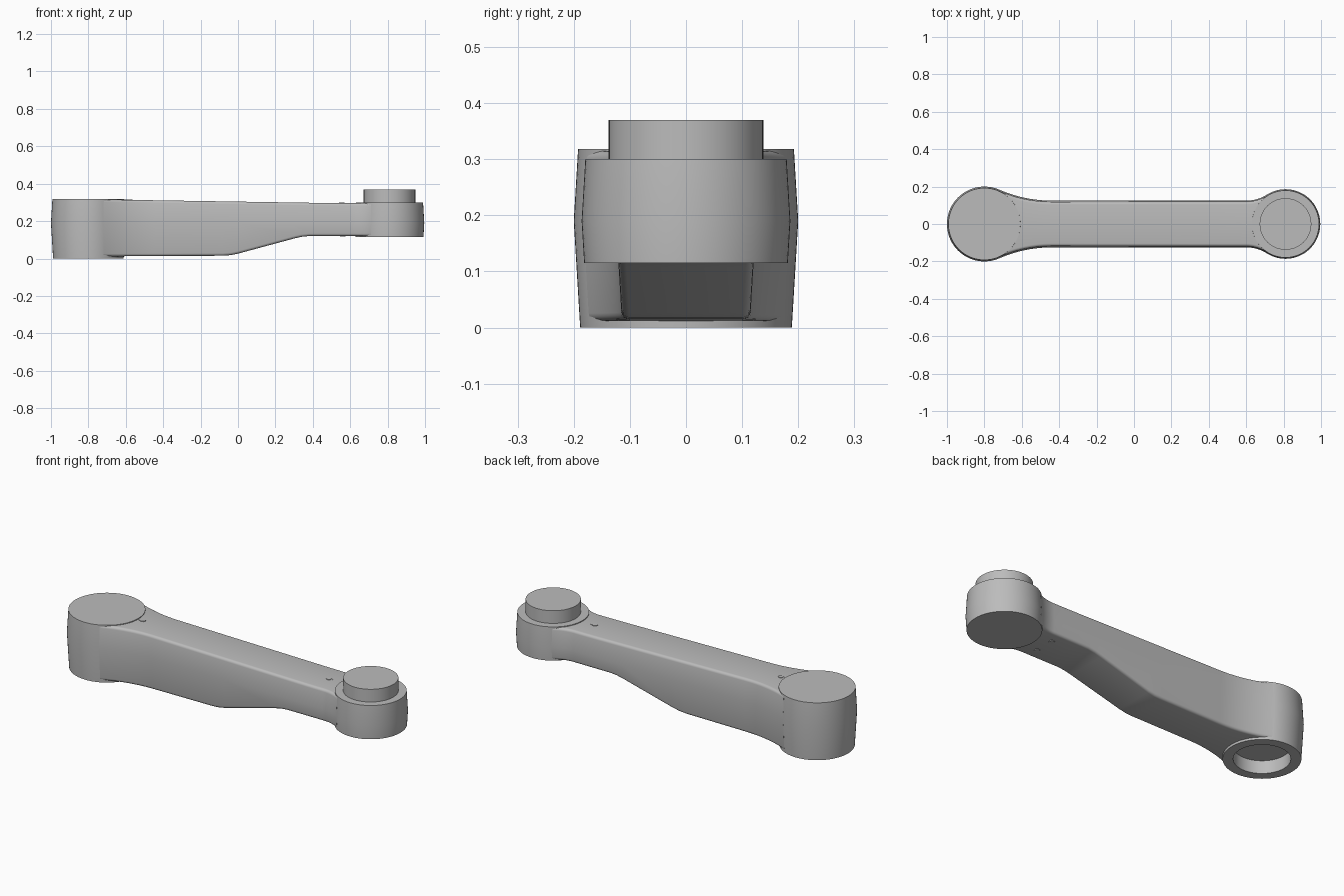
import bpy, bmesh, math

if "Cube" in bpy.data.objects:
    bpy.data.objects.remove(bpy.data.objects["Cube"], do_unlink=True)

grey = bpy.data.materials.new("satin grey")
grey.use_nodes = True
grey.diffuse_color = (0.5, 0.5, 0.5, 1)
grey.node_tree.nodes["Principled BSDF"].inputs["Base Color"].default_value = (0.5, 0.5, 0.5, 1)

MID = 0.19               # height of the parting line
DRAFT = 0.06             # side taper above and below it
BEAM_W = 0.125           # beam half width
BIG = (-0.8, 0.2)        # hub centre x, radius
SMALL = (0.81, 0.186)


def taper(width, z):
    return width - DRAFT * abs(z - MID)


def finish(name, bm):
    bmesh.ops.recalc_face_normals(bm, faces=bm.faces[:])
    mesh = bpy.data.meshes.new(name)
    bm.to_mesh(mesh)
    bm.free()
    mesh.materials.append(grey)
    ob = bpy.data.objects.new(name, mesh)
    bpy.context.collection.objects.link(ob)
    return ob


def loft(name, rings):
    """Skin closed rings of points and cap both ends."""
    bm = bmesh.new()
    loops = [[bm.verts.new(p) for p in ring] for ring in rings]
    n = len(loops[0])
    for a, b in zip(loops, loops[1:]):
        for i in range(n):
            j = (i + 1) % n
            bm.faces.new((a[i], a[j], b[j], b[i]))
    bm.faces.new(loops[0])
    bm.faces.new(loops[-1])
    return finish(name, bm)


def lathe(name, x, profile, y=0, sides=72):
    """Stack of circles given as (radius, z)."""
    turns = [2 * math.pi * i / sides for i in range(sides)]
    return loft(name, [[(x + r * math.cos(t), y + r * math.sin(t), z) for t in turns]
                       for r, z in profile])


def smooth(ob):
    bpy.ops.object.select_all(action='DESELECT')
    ob.select_set(True)
    bpy.context.view_layer.objects.active = ob
    bpy.ops.object.shade_smooth_by_angle(angle=math.radians(35))


def flare(hub, end_x):
    """Arc blending the beam side into a hub: centre x, radius, hub tangent x."""
    c, r = hub
    dx = abs(end_x - c)
    rad = (dx * dx - r * r + BEAM_W ** 2) / (2 * (r - BEAM_W))
    return end_x, rad, c + (end_x - c) * r / (r + rad)


left_flare = flare(BIG, -0.44)
right_flare = flare(SMALL, 0.6)


def half_width(x):
    for (ex, rad, _), side in ((left_flare, -1), (right_flare, 1)):
        if (x - ex) * side > 0:
            return BEAM_W + rad - math.sqrt(rad ** 2 - (x - ex) ** 2)
    return BEAM_W


def interpolate(x, pts):
    for (x0, z0), (x1, z1) in zip(pts, pts[1:]):
        if x <= x1:
            return z0 + (z1 - z0) * (x - x0) / (x1 - x0)
    return pts[-1][1]


TOP = [(-0.8, 0.317), (0.45, 0.297), (0.55, 0.296), (0.8, 0.296)]
BOTTOM = [(-0.8, 0.011), (-0.08, 0.015), (-0.04, 0.018), (0.0, 0.026),
          (0.3, 0.107), (0.34, 0.116), (0.38, 0.12), (0.8, 0.12)]


def section(x, fillet=0.014, steps=4):
    """Rounded cross-section of the beam with drafted sides."""
    w, lo, hi = half_width(x), interpolate(x, BOTTOM), interpolate(x, TOP)
    side = []
    for i in range(steps + 1):
        a = math.pi / 2 * i / steps
        z = lo + fillet * (1 - math.sin(a))
        side.insert(0, (taper(w, z) - fillet * (1 - math.cos(a)), z))
    side.reverse()
    low = sorted(side, key=lambda p: p[1])
    high = []
    for i in range(steps + 1):
        a = math.pi / 2 * i / steps
        z = hi - fillet * (1 - math.sin(a))
        high.append((taper(w, z) - fillet * (1 - math.cos(a)), z))
    right = low + [(w, MID)] + high
    return [(x, y, z) for y, z in right] + [(x, -y, z) for y, z in reversed(right)]


# Beam between the hubs
stations = {p[0] for p in TOP[1:3] + BOTTOM[1:-1]}
for end_x, _, tangent_x in (left_flare, right_flare):
    stations |= {end_x + (tangent_x - end_x) * i / 12 for i in range(13)}
beam = loft("link_beam", [section(x) for x in sorted(stations)])

# Clear the beam out of the socket under the large hub
cutter = lathe("socket_cutter", BIG[0], [(0.155, -0.1), (0.155, 0.12)])
cutter.hide_render = True
cut = beam.modifiers.new("socket", 'BOOLEAN')
cut.operation = 'DIFFERENCE'
cut.solver = 'EXACT'
cut.object = cutter
bpy.context.view_layer.objects.active = beam
bpy.ops.object.modifier_apply(modifier=cut.name)
bpy.data.objects.remove(cutter, do_unlink=True)
smooth(beam)


def rim(hub, z):
    return taper(hub[1], z), z


# Large hub with an open socket below
smooth(lathe("large_hub", BIG[0], [(0.138, 0.07), (0.138, 0), rim(BIG, 0),
                                   rim(BIG, MID), rim(BIG, 0.318)]))

# Small hub and the round boss on top
smooth(lathe("small_hub", SMALL[0], [rim(SMALL, 0.115), rim(SMALL, MID), rim(SMALL, 0.3)]))
smooth(lathe("output_boss", SMALL[0], [(0.138, 0.29), (0.138, 0.37)]))

# Small fastener heads on the beam
for label, x, y, z in (("rear_top", -0.58, 0, interpolate(-0.58, TOP)),
                       ("front_top", 0.555, 0, 0.296),
                       ("under_left", 0.56, 0.055, 0.12),
                       ("under_right", 0.56, -0.055, 0.12)):
    smooth(lathe(label + "_fastener", x, [(0.015, z - 0.003), (0.015, z + 0.003)], y, 16))
    if y == 0:
        side = math.copysign(0.016, x)
        smooth(lathe(label + "_pin", x + side, [(0.009, z - 0.003), (0.009, z + 0.002)], y, 12))
